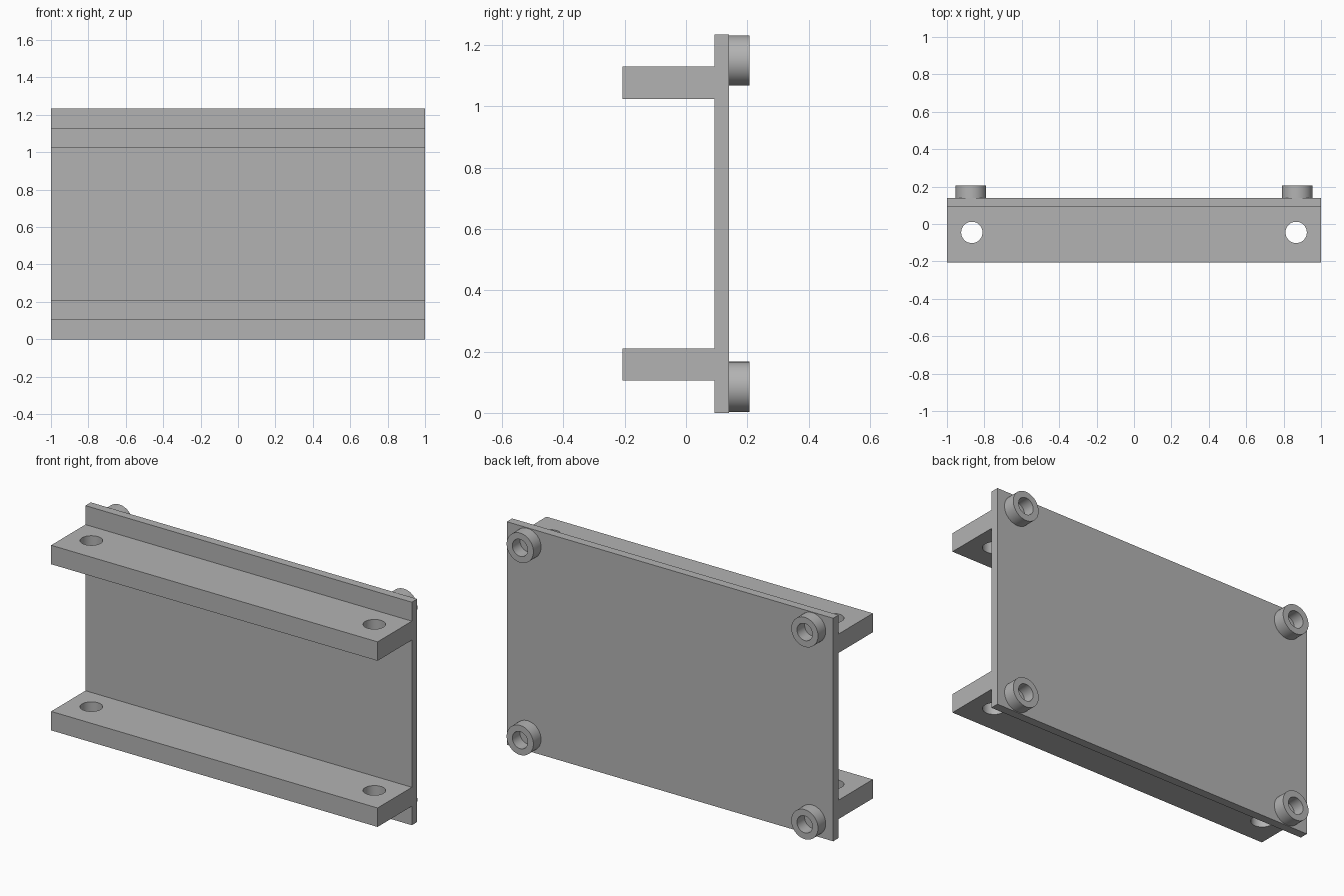
import bpy, bmesh
from mathutils import Matrix, Vector

cube = bpy.data.objects.get("Cube")
if cube:
    bpy.data.objects.remove(cube, do_unlink=True)

HEIGHT = 1.235
MID = HEIGHT / 2
FRONT, PLATE_FRONT, PLATE_BACK, BACK = -0.207, 0.093, 0.14, 0.207

grey = bpy.data.materials.new("plain_grey")
grey.use_nodes = True
grey.diffuse_color = (0.45, 0.45, 0.45, 1)
grey.node_tree.nodes["Principled BSDF"].inputs["Base Color"].default_value = (0.45, 0.45, 0.45, 1)


def make_object(name, bm):
    bmesh.ops.recalc_face_normals(bm, faces=bm.faces)
    mesh = bpy.data.meshes.new(name)
    bm.to_mesh(mesh)
    bm.free()
    mesh.materials.append(grey)
    obj = bpy.data.objects.new(name, mesh)
    bpy.context.collection.objects.link(obj)
    return obj


def select_only(obj):
    bpy.ops.object.select_all(action='DESELECT')
    obj.select_set(True)
    bpy.context.view_layer.objects.active = obj


def smooth(obj):
    select_only(obj)
    bpy.ops.object.shade_smooth_by_angle(angle=0.6)


# Plate and both rails: one side profile, mirrored in height, extruded along x
low, high = 0.105, 0.21
lower = [(PLATE_FRONT, 0), (PLATE_FRONT, low), (FRONT, low), (FRONT, high), (PLATE_FRONT, high)]
upper = [(y, HEIGHT - z) for y, z in reversed(lower)]
outline = lower + upper + [(PLATE_BACK, HEIGHT), (PLATE_BACK, 0)]
bm = bmesh.new()
face = bm.faces.new([bm.verts.new((-1, y, z)) for y, z in outline])
extruded = bmesh.ops.extrude_face_region(bm, geom=[face])["geom"]
bmesh.ops.translate(bm, vec=(2, 0, 0),
                    verts=[v for v in extruded if isinstance(v, bmesh.types.BMVert)])
bracket = make_object("plate_with_rails", bm)

# Mounting holes drilled down through both rails
for side in (-1, 1):
    bm = bmesh.new()
    bmesh.ops.create_cone(bm, cap_ends=True, segments=48, radius1=0.057, radius2=0.057,
                          depth=HEIGHT * 2,
                          matrix=Matrix.Translation((side * 0.867, -0.045, MID)))
    drill = make_object("hole_cutter", bm)
    drill.hide_render = True
    cut = bracket.modifiers.new("rail_hole", 'BOOLEAN')
    cut.operation = 'DIFFERENCE'
    cut.solver = 'EXACT'
    cut.object = drill
    select_only(bracket)
    bpy.ops.object.modifier_apply(modifier=cut.name)
    bpy.data.objects.remove(drill, do_unlink=True)
smooth(bracket)

# Hollow round standoffs on the back corners
OUTER, INNER = 0.082, 0.047
for side, x in (("right", -0.872), ("left", 0.872)):
    for level, z in (("lower", 0.085), ("upper", HEIGHT - 0.085)):
        bm = bmesh.new()
        ring = [bm.verts.new((x + r, y, z)) for r, y in
                ((INNER, PLATE_BACK), (OUTER, PLATE_BACK), (OUTER, BACK), (INNER, BACK))]
        edges = [bm.edges.new((ring[i - 1], ring[i])) for i in range(4)]
        bmesh.ops.spin(bm, geom=ring + edges, cent=Vector((x, 0, z)), axis=(0, 1, 0),
                       angle=6.2831853, steps=48, use_merge=True)
        bmesh.ops.remove_doubles(bm, verts=bm.verts, dist=0.0001)
        smooth(make_object(f"{level}_{side}_standoff", bm))
